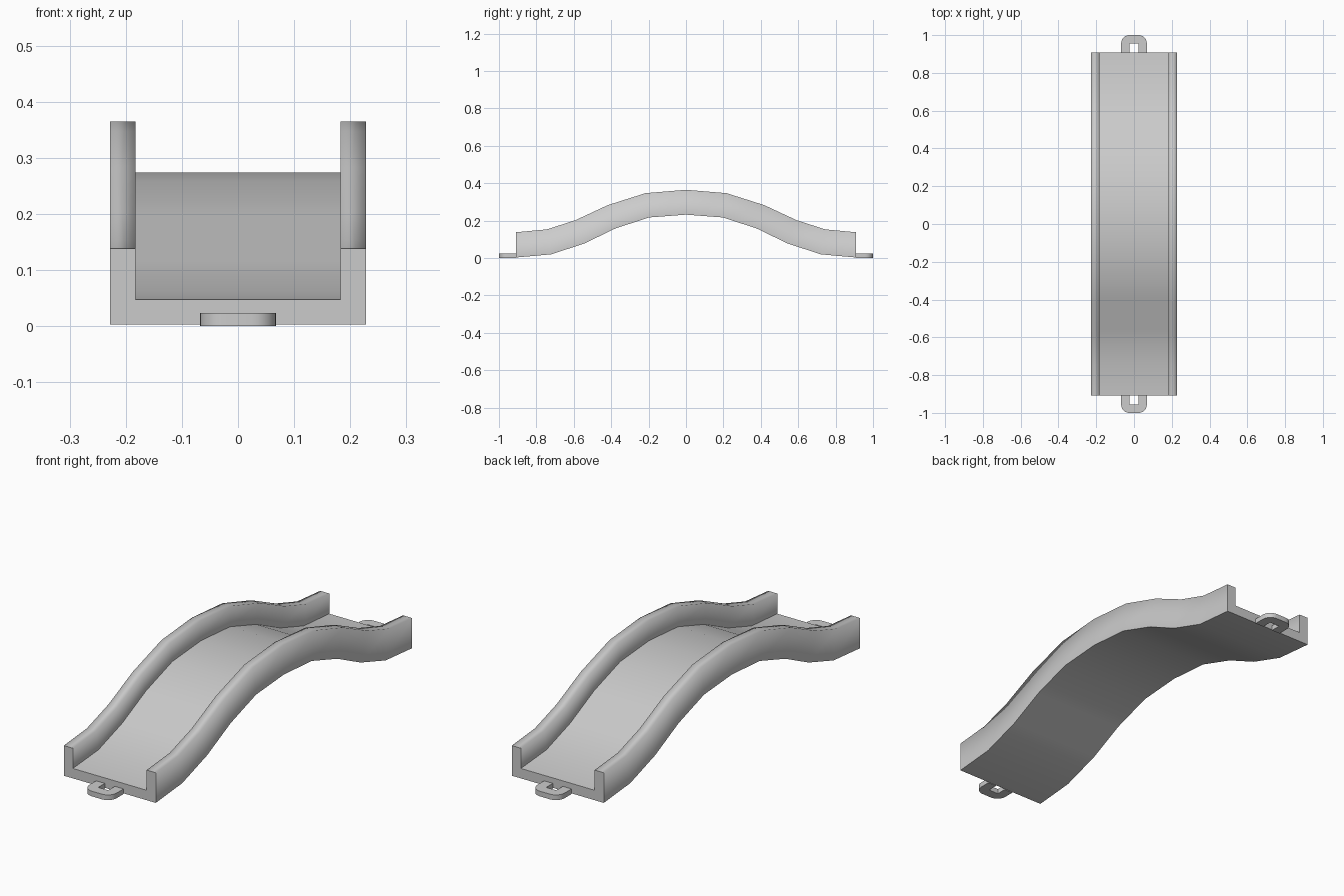
import bpy, bmesh, math

if "Cube" in bpy.data.objects:
    bpy.data.objects.remove(bpy.data.objects["Cube"])

OUT, INN = 0.228, 0.183   # outer and inner half widths of the channel

# Side profile for one half: (bottom y, bottom z, rail top y, rail top z)
half = [(0.908, 0.003, 0.908, 0.138), (0.72, 0.02, 0.745, 0.153),
        (0.543, 0.078, 0.592, 0.202), (0.378, 0.158, 0.418, 0.283),
        (0.198, 0.217, 0.216, 0.347), (0.0, 0.232, 0.0, 0.365)]
stations = [(-a, b, -c, d) for a, b, c, d in half] + half[-2::-1]

# Arched channel: U section carried along the stations
bm = bmesh.new()
rings = []
for by, bz, ty, tz in stations:
    f = 0.315 if abs(by) < 0.9 else 0.33
    fy, fz = by + (ty - by) * f, bz + (tz - bz) * f
    section = [(-OUT, by, bz), (OUT, by, bz), (OUT, ty, tz), (INN, ty, tz),
               (INN, fy, fz), (-INN, fy, fz), (-INN, ty, tz), (-OUT, ty, tz)]
    rings.append([bm.verts.new(p) for p in section])
for a, b in zip(rings, rings[1:]):
    for i in range(8):
        j = (i + 1) % 8
        face = bm.faces.new((a[i], a[j], b[j], b[i]))
        face.smooth = True
    for i in (0, 1, 4, 5):   # crisp bottom edges and floor corners
        bm.edges.get((a[i], b[i])).smooth = False
for ring in (rings[0], rings[-1]):
    bm.faces.new(ring)
    for i in range(8):
        bm.edges.get((ring[i], ring[(i + 1) % 8])).smooth = False
bmesh.ops.recalc_face_normals(bm, faces=bm.faces)
mesh = bpy.data.meshes.new("bridge_channel")
bm.to_mesh(mesh)
bm.free()
bpy.context.collection.objects.link(bpy.data.objects.new("bridge_channel", mesh))


# Flat U-shaped link loop at each end
def link_loop(name, side):
    w, r, hole, y0, y1, h = 0.068, 0.043, 0.025, 0.908, 1.0, 0.023
    outer = [(w, y0)]
    inner = [(hole, y0)]
    for k in range(7):
        t = math.pi / 12 * k
        outer.append((w - r + r * math.cos(t), y1 - r + r * math.sin(t)))
        inner.append((hole, 0.955))
    outer += [(-x, y) for x, y in reversed(outer)]
    inner = [(hole, y0), (hole, 0.955), (-hole, 0.955), (-hole, y0)]
    outline = outer + inner[::-1]
    bm = bmesh.new()
    face = bm.faces.new([bm.verts.new((x, side * y, 0)) for x, y in outline])
    top = bmesh.ops.extrude_face_region(bm, geom=[face])["geom"]
    bmesh.ops.translate(bm, vec=(0, 0, h),
                        verts=[v for v in top if isinstance(v, bmesh.types.BMVert)])
    bmesh.ops.recalc_face_normals(bm, faces=bm.faces)
    mesh = bpy.data.meshes.new(name)
    bm.to_mesh(mesh)
    bm.free()
    ob = bpy.data.objects.new(name, mesh)
    bpy.context.collection.objects.link(ob)
    bpy.context.view_layer.objects.active = ob
    ob.select_set(True)
    bpy.ops.object.shade_smooth_by_angle(angle=math.radians(35))
    ob.select_set(False)


link_loop("front_link_loop", -1)
link_loop("back_link_loop", 1)
